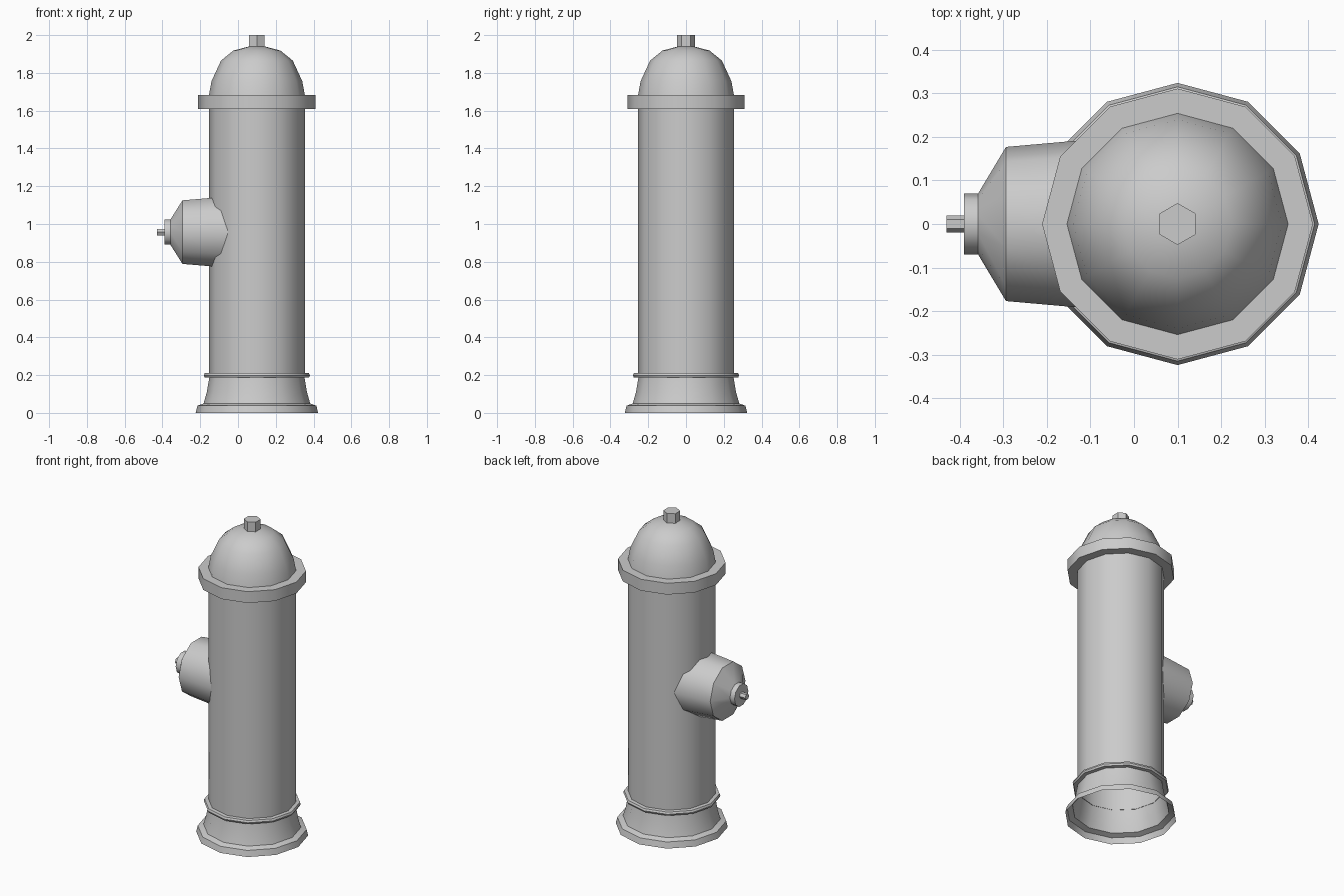
import bpy, bmesh, math
from mathutils import Matrix

if "Cube" in bpy.data.objects:
    bpy.data.objects.remove(bpy.data.objects["Cube"])

def lathe(name, profile, sides, matrix, phase=0.0, angle=42, cap_end=False):
    """Revolve (radius, height) points about local z, as an open or capped shell."""
    bm = bmesh.new()
    rings = []
    for r, h in profile:
        rings.append([bm.verts.new((r * math.cos(phase + 2 * math.pi * i / sides),
                                    r * math.sin(phase + 2 * math.pi * i / sides), h))
                      for i in range(sides)])
    for a, b in zip(rings, rings[1:]):
        for i in range(sides):
            j = (i + 1) % sides
            bm.faces.new((a[i], a[j], b[j], b[i]))
    if cap_end:
        bm.faces.new(rings[-1])
    bm.transform(matrix)
    me = bpy.data.meshes.new(name)
    bm.to_mesh(me)
    bm.free()
    ob = bpy.data.objects.new(name, me)
    bpy.context.collection.objects.link(ob)
    bpy.ops.object.select_all(action='DESELECT')
    ob.select_set(True)
    bpy.context.view_layer.objects.active = ob
    bpy.ops.object.shade_smooth_by_angle(angle=math.radians(angle))
    return ob

upright = Matrix.Translation((0.1, 0, 0))
# local z points along -x, distance measured from the world origin
sideways = Matrix.Translation((0, 0, 0.957)) @ Matrix.Rotation(-math.pi / 2, 4, 'Y')

# Flared foot, open underneath
lathe("base", [(0.324, 0), (0.315, 0.038), (0.282, 0.05), (0.265, 0.11), (0.252, 0.187)], 12, upright)
# Raised band above the foot
lathe("base_ring", [(0.25, 0.186), (0.276, 0.187), (0.281, 0.198), (0.276, 0.21), (0.254, 0.212)], 12, upright)
# Barrel
lathe("barrel", [(0.254, 0.187), (0.254, 1.61)], 12, upright)
# Flange under the bonnet
lathe("flange", [(0.254, 1.61), (0.311, 1.61), (0.311, 1.682), (0.254, 1.682)], 12, upright)
# Domed bonnet
lathe("bonnet", [(0.254, 1.682), (0.24, 1.757), (0.19, 1.865), (0.125, 1.918), (0.042, 1.94)],
      12, upright, cap_end=True)
# Hexagonal top nut
lathe("top_nut", [(0.048, 1.935), (0.048, 2.0)], 6, upright, phase=math.pi / 6, cap_end=True)
# Side outlet, running into the barrel
lathe("outlet", [(0.196, 0.04), (0.191, 0.135), (0.177, 0.294), (0.07, 0.358)],
      10, sideways, phase=math.pi / 2)
# Outlet cap and its nut
lathe("outlet_cap", [(0.07, 0.358), (0.07, 0.39)], 10, sideways, phase=math.pi / 2, cap_end=True)
lathe("outlet_nut", [(0.02, 0.385), (0.02, 0.43)], 6, sideways, phase=math.pi / 2, cap_end=True)
